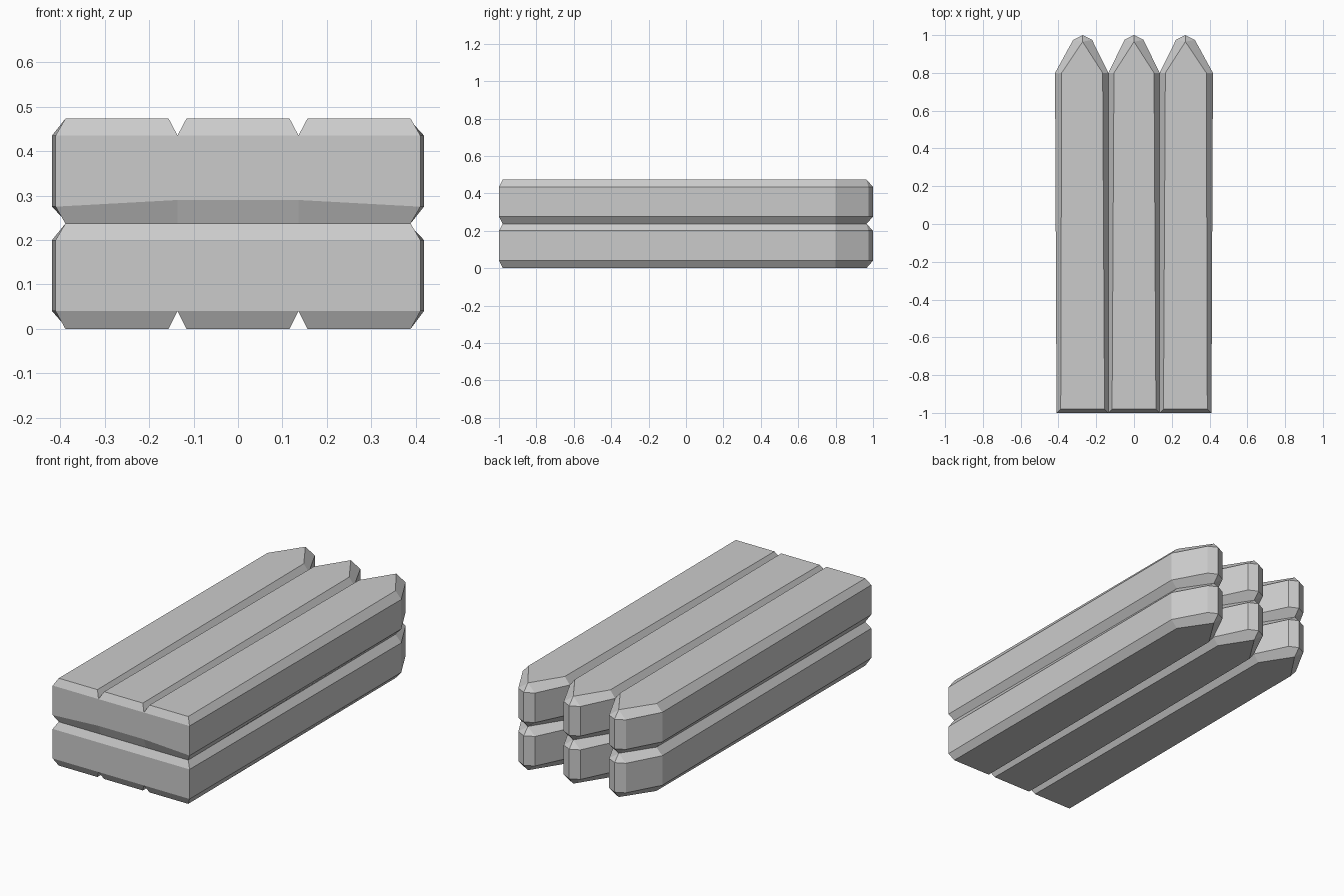
import bpy
import bmesh

cube = bpy.data.objects.get("Cube")
if cube:
    bpy.data.objects.remove(cube, do_unlink=True)

SPACING = 0.272          # distance between plank centres
HALF = SPACING / 2

grey = bpy.data.materials.new("plain grey")
grey.use_nodes = True
GREY = (0.6, 0.6, 0.6, 1)
grey.diffuse_color = GREY
grey.node_tree.nodes["Principled BSDF"].inputs["Base Color"].default_value = GREY


def edge_x(side, index):
    """Wall x at front and shoulder, and whether it is an outer wall."""
    outer = index == side
    c = index * SPACING
    if outer:
        return side * 0.41, side * 0.418, True
    return c + side * HALF, c + side * HALF, False


def wall_ring(index, z, lift=0.0):
    """Full plank outline with a pointed back end, anticlockwise."""
    c = index * SPACING
    lf, ls, lo = edge_x(-1, index)
    rf, rs, ro = edge_x(1, index)
    return [(lf, -1, z + lift * (not lo)), (rf, -1, z + lift * (not ro)),
            (rs, 0.8, z), (c + 0.05, 0.975, z), (c, 1, z),
            (c - 0.05, 0.975, z), (ls, 0.8, z)]


def cap_ring(index, z, grooved):
    """Inset outline; the three tip points meet in one apex."""
    def inset(side):
        front, shoulder, outer = edge_x(side, index)
        front -= side * (0.022 if outer else 0.02 * grooved)
        return front, shoulder - side * (0.035 if outer else 0.03)
    (lf, ls), (rf, rs) = inset(-1), inset(1)
    apex = (index * SPACING, 0.965, z)
    return [(lf, -0.98, z), (rf, -0.98, z), (rs, 0.8, z),
            apex, apex, apex, (ls, 0.8, z)]


def plank_layer(name, heights, groove_top, groove_bottom, lift):
    bm = bmesh.new()
    z0, z1, z2, z3 = heights
    for index in (-1, 0, 1):
        rings = [cap_ring(index, z0, groove_bottom), wall_ring(index, z1, lift),
                 wall_ring(index, z2), cap_ring(index, z3, groove_top)]
        rings = [[bm.verts.new(p) for p in ring] for ring in rings]
        bm.faces.new(rings[0][::-1])
        bm.faces.new(rings[3])
        for level in range(3):
            low, high = rings[level], rings[level + 1]
            for i in range(7):
                # planks are fused where their walls meet
                fused = (i == 1 and index < 1) or (i == 6 and index > -1)
                if level == 1 and fused:
                    continue
                j = (i + 1) % 7
                bm.faces.new((low[i], low[j], high[j], high[i]))
    bmesh.ops.remove_doubles(bm, verts=bm.verts, dist=0.0005)
    mesh = bpy.data.meshes.new(name)
    bm.to_mesh(mesh)
    bm.free()
    mesh.materials.append(grey)
    obj = bpy.data.objects.new(name, mesh)
    bpy.context.collection.objects.link(obj)
    return obj


# Two stacked layers, grooved on the outer faces only
plank_layer("lower_planks", (0, 0.04, 0.2, 0.237), False, True, 0)
plank_layer("upper_planks", (0.237, 0.275, 0.435, 0.473), True, False, 0.015)
